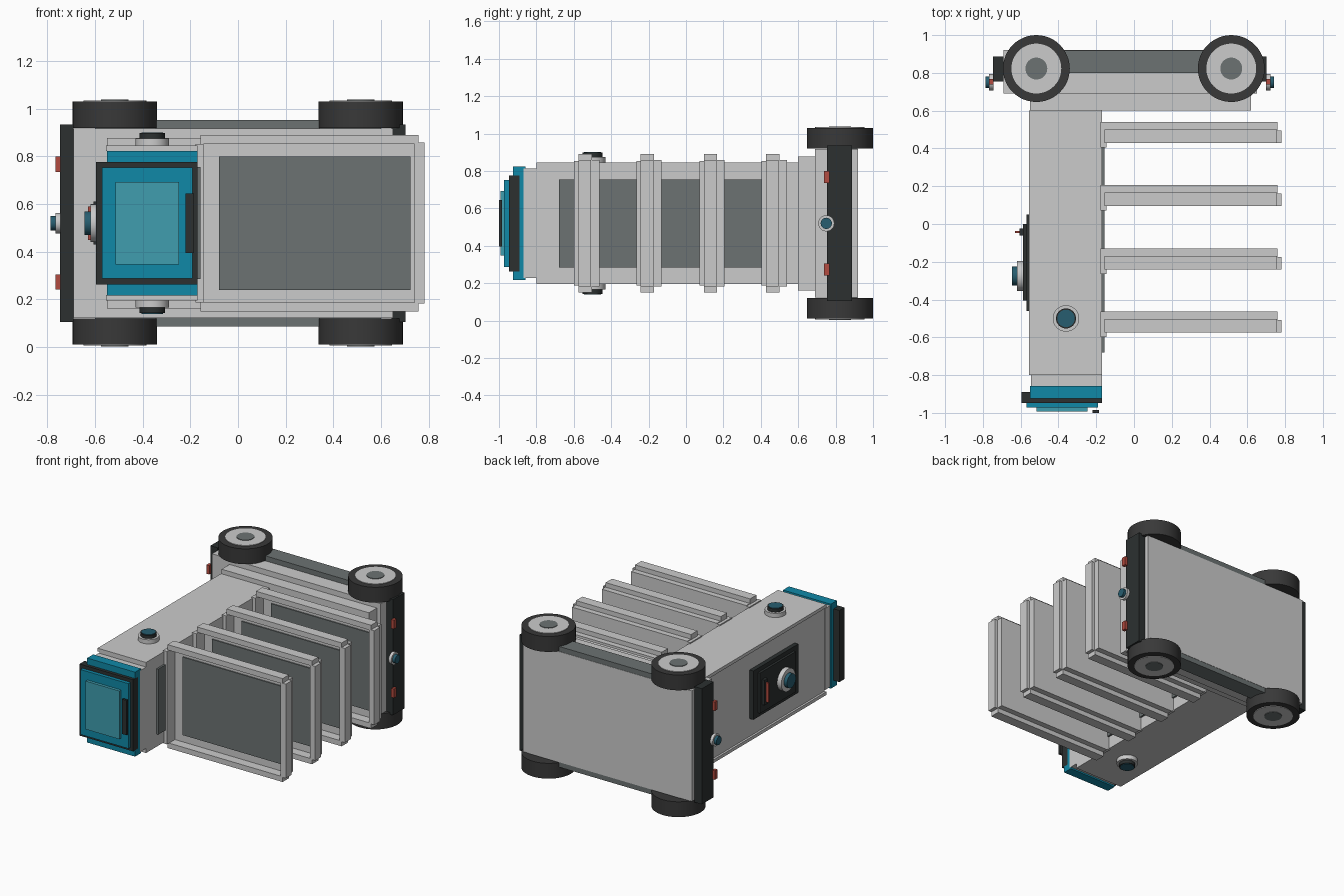
import bpy
from mathutils import Vector

if "Cube" in bpy.data.objects:
    bpy.data.objects.remove(bpy.data.objects["Cube"])

ZC = 0.52  # mirror height of the whole machine


def mat(name, r, g, b):
    m = bpy.data.materials.new(name)
    m.diffuse_color = (r, g, b, 1)
    m.use_nodes = True
    m.node_tree.nodes["Principled BSDF"].inputs["Base Color"].default_value = m.diffuse_color
    return m


BLACK = mat("black_plastic", 0.025, 0.03, 0.03)
RUBBER = mat("rubber", 0.04, 0.04, 0.04)
DARK = mat("dark_grey", 0.15, 0.17, 0.17)
TEAL = mat("teal", 0.005, 0.25, 0.39)
SCREEN = mat("screen_teal", 0.05, 0.34, 0.43)
LENS = mat("lens_teal", 0.02, 0.11, 0.16)
RED = mat("red", 0.45, 0.07, 0.05)


def finish(o, name, m):
    o.name = name
    if m:
        o.data.materials.append(m)
    return o


def box(name, x, y, z, m=None):
    """Box from (min, max) ranges on each axis."""
    bpy.ops.mesh.primitive_cube_add(size=1, location=[(a[0] + a[1]) / 2 for a in (x, y, z)])
    o = bpy.context.object
    o.scale = [abs(a[1] - a[0]) for a in (x, y, z)]
    bpy.ops.object.transform_apply(location=False, rotation=False)
    return finish(o, name, m)


def rod(name, a, b, r, m=None, n=32):
    """Cylinder from point a to point b."""
    a, b = Vector(a), Vector(b)
    bpy.ops.mesh.primitive_cylinder_add(vertices=n, radius=r, depth=(b - a).length, location=(a + b) / 2)
    o = bpy.context.object
    o.rotation_euler = (b - a).to_track_quat('Z', 'Y').to_euler()
    bpy.ops.object.shade_smooth_by_angle()
    return finish(o, name, m)


def zc(h):
    return (ZC - h, ZC + h)


# Base with skirt and upper step
box("base_body", (-0.69, 0.65), (0.69, 0.92), zc(0.397))
box("base_skirt", (-0.6, 0.6), (0.80, 0.918), zc(0.433), DARK)
box("base_step", (-0.55, 0.62), (0.60, 0.69), zc(0.358))

# Bumpers with lamps and round sensors at both ends
for side, s, x in (("left", -1, -0.69), ("right", 1, 0.645)):
    box(side + "_bumper", (x, x + s * 0.057), (0.755, 0.887), zc(0.415), BLACK)
    e = x + s * 0.055
    for k in (-1, 1):
        c = ZC + k * 0.247
        box(side + "_lamp", (e, e + s * 0.022), (0.738, 0.768), (c - 0.032, c + 0.032), RED)
    rod(side + "_sensor_ring", (e, 0.75, ZC), (e + s * 0.022, 0.75, ZC), 0.043)
    rod(side + "_sensor_lens", (e, 0.75, ZC), (e + s * 0.042, 0.75, ZC), 0.03, LENS)

# Wheels
for x in (-0.517, 0.515):
    for k in (-1, 1):
        def p(h):
            return (x, 0.823, ZC + k * h)
        rod("tyre", p(0.400), p(0.510), 0.177, RUBBER, 48)
        rod("wheel_disc", p(0.42), p(0.514), 0.132, None, 48)
        rod("wheel_hub", p(0.42), p(0.518), 0.058, DARK)

# Column: core, side panels, dark front panel, neck
box("column_core", (-0.54, -0.17), (-0.80, 0.60), zc(0.305))
for k in (-1, 1):
    box("column_side_panel", (-0.555, -0.17), (-0.80, 0.60),
        sorted((ZC + k * 0.302, ZC + k * 0.325)))
    rod("side_sensor_ring", (-0.36, -0.5, ZC + k * 0.32), (-0.36, -0.5, ZC + k * 0.355), 0.07)
    rod("side_sensor_collar", (-0.36, -0.5, ZC + k * 0.34), (-0.36, -0.5, ZC + k * 0.378), 0.053, BLACK)
    rod("side_sensor_lens", (-0.36, -0.5, ZC + k * 0.34), (-0.36, -0.5, ZC + k * 0.381), 0.046, LENS)
box("column_dark_panel", (-0.175, -0.157), (-0.68, 0.54), zc(0.235), DARK)
box("neck", (-0.545, -0.17), (-0.87, -0.80), zc(0.292))

# Trays: floor, mat, side rims, end lip, bracket
for y in (0.54, 0.207, -0.13, -0.463):
    top, mid = y - 0.112, y - 0.045
    box("tray_floor", (-0.155, 0.76), (mid, y), zc(0.338))
    box("tray_mat", (-0.08, 0.725), (mid - 0.008, mid + 0.005), zc(0.28), DARK)
    for k in (-1, 1):
        box("tray_side_rim", (-0.157, 0.757), (top, mid + 0.005),
            sorted((ZC + k * 0.333, ZC + k * 0.371)))
    box("tray_end_lip", (0.74, 0.782), (top, mid), zc(0.338))
    box("tray_bracket", (-0.178, -0.145), (y - 0.135, y), zc(0.333))

# Head with layered display
box("head_plate", (-0.55, -0.17), (-0.925, -0.857), zc(0.303), TEAL)
box("display_frame", (-0.595, -0.17), (-0.947, -0.89), zc(0.257), BLACK)
box("display_panel", (-0.57, -0.19), (-0.972, -0.945), zc(0.233), TEAL)
box("display_screen", (-0.515, -0.247), (-0.993, -0.97), zc(0.173), SCREEN)
box("display_bar", (-0.22, -0.185), (-1.0, -0.985), zc(0.125), BLACK)

# Control panel with button and red key on the left of the column
box("control_panel", (-0.57, -0.535), (-0.46, 0.05), zc(0.175), BLACK)
box("control_panel_inset", (-0.587, -0.565), (-0.405, 0.0), zc(0.145), BLACK)
rod("button_ring", (-0.58, -0.275, ZC), (-0.62, -0.275, ZC), 0.08)
rod("button", (-0.61, -0.275, ZC), (-0.645, -0.275, ZC), 0.05, LENS)
box("key_slot", (-0.607, -0.58), (-0.06, -0.025), zc(0.09), BLACK)
box("key_bar", (-0.63, -0.60), (-0.047, -0.038), zc(0.07), RED)
